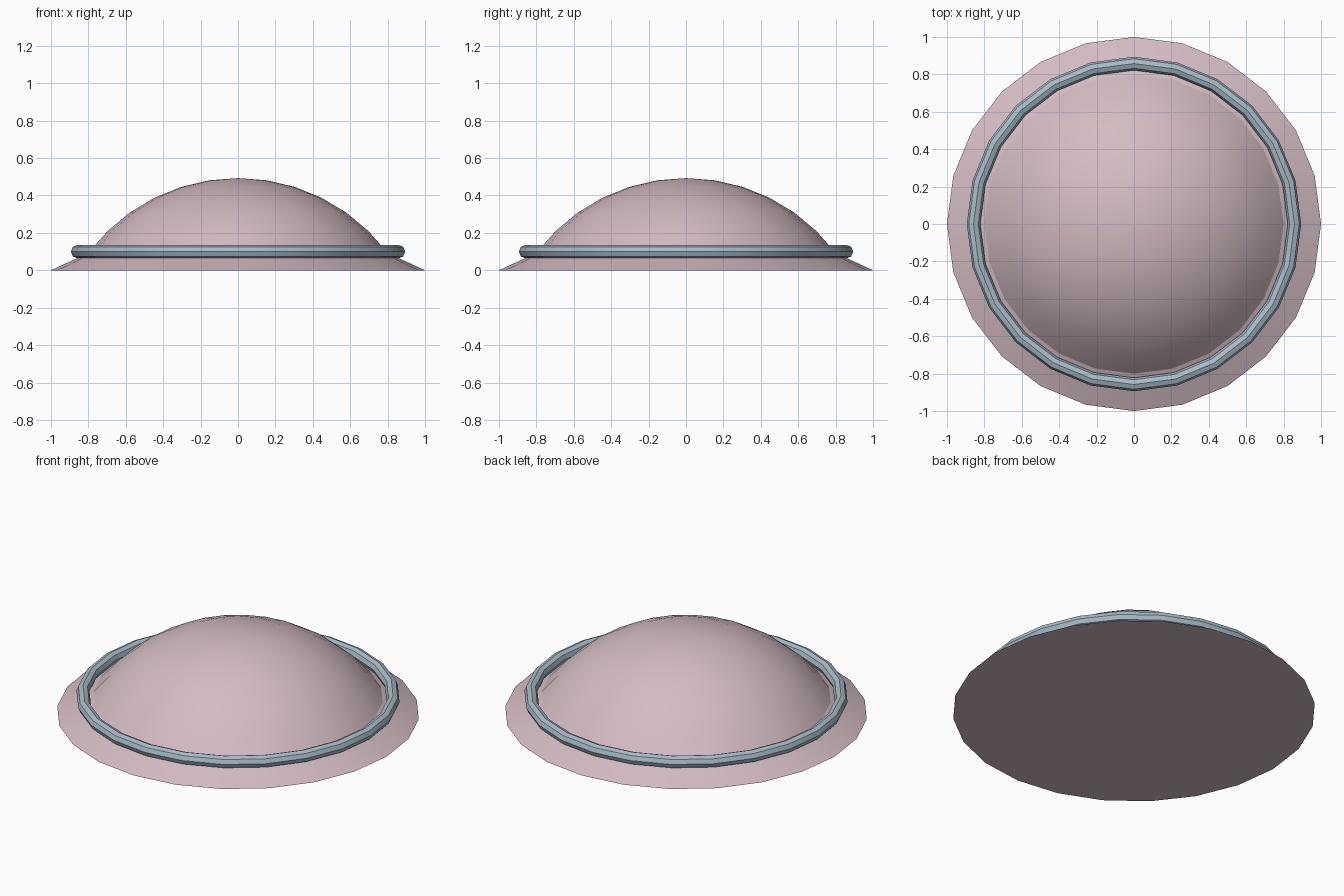
import bpy
import math

SIDES = 24

cube = bpy.data.objects.get("Cube")
if cube:
    bpy.data.objects.remove(cube, do_unlink=True)


def make_material(name, rgb):
    mat = bpy.data.materials.new(name)
    mat.use_nodes = True
    mat.diffuse_color = (*rgb, 1)
    mat.node_tree.nodes["Principled BSDF"].inputs["Base Color"].default_value = (*rgb, 1)
    return mat


def finish(obj, name, mat, angle):
    obj.name = name
    obj.data.materials.append(mat)
    bpy.ops.object.select_all(action='DESELECT')
    obj.select_set(True)
    bpy.context.view_layer.objects.active = obj
    bpy.ops.object.shade_smooth_by_angle(angle=math.radians(angle))


def lathe(name, profile, mat, angle):
    """Spin (radius, height) points around z; a zero radius gives a pole."""
    verts, rings, faces = [], [], []
    for r, z in profile:
        n = SIDES if r > 0 else 1
        rings.append([len(verts) + i for i in range(n)])
        for i in range(n):
            a = math.tau * i / SIDES
            verts.append((r * math.cos(a), r * math.sin(a), z))
    for low, high in zip(rings, rings[1:]):
        for i in range(SIDES):
            j = (i + 1) % SIDES
            if len(high) == 1:
                faces.append((low[i], low[j], high[0]))
            else:
                faces.append((low[i], low[j], high[j], high[i]))
    # Flat cap under the first ring
    faces.append(tuple(reversed(rings[0])))
    mesh = bpy.data.meshes.new(name)
    mesh.from_pydata(verts, [], faces)
    obj = bpy.data.objects.new(name, mesh)
    bpy.context.collection.objects.link(obj)
    finish(obj, name, mat, angle)


pink = make_material("dusty pink", (0.65, 0.50, 0.54))
steel = make_material("blue grey", (0.40, 0.50, 0.58))

# Sloping brim, closed underneath
BRIM_TOP = 0.093
lathe("brim", [(1.0, 0.0), (0.8, BRIM_TOP), (0.0, BRIM_TOP)], pink, 20)

# Shallow dome: cap of a unit sphere resting on the brim
cap = math.asin(0.8)
dome = []
for k in range(6, -1, -1):
    t = cap * k / 6
    dome.append((math.sin(t), BRIM_TOP + math.cos(t) - math.cos(cap)))
lathe("dome", dome, pink, 30)

# Band around the foot of the dome
bpy.ops.mesh.primitive_torus_add(major_segments=SIDES, minor_segments=8,
                                 major_radius=0.858, minor_radius=0.036,
                                 location=(0, 0, 0.1))
finish(bpy.context.object, "band", steel, 30)
